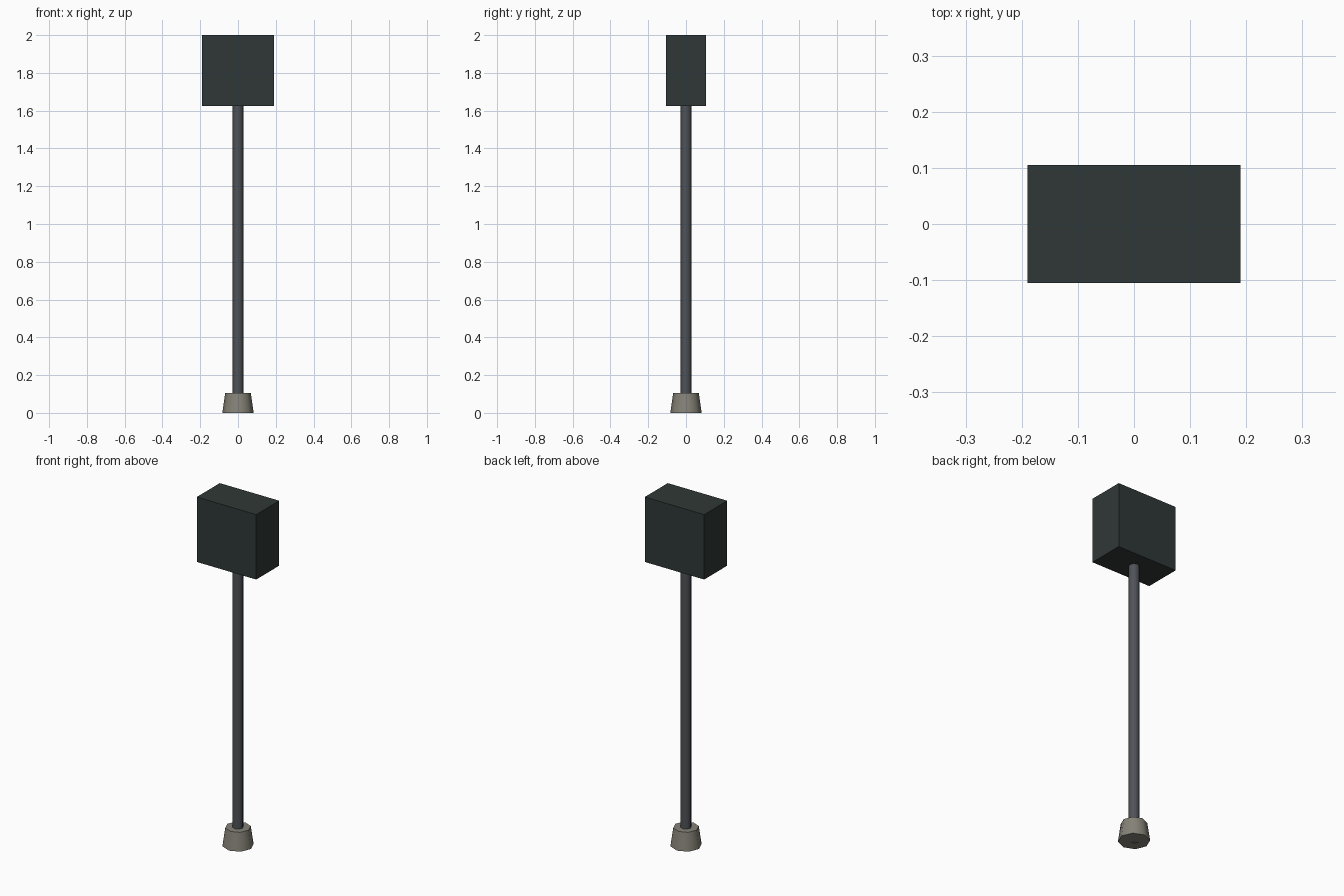
import bpy, math

if "Cube" in bpy.data.objects:
    bpy.data.objects.remove(bpy.data.objects["Cube"])


def material(name, rgb):
    m = bpy.data.materials.new(name)
    m.diffuse_color = (*rgb, 1.0)
    m.use_nodes = True
    m.node_tree.nodes["Principled BSDF"].inputs["Base Color"].default_value = m.diffuse_color
    return m


def finish(name, mat, smooth=False):
    ob = bpy.context.object
    ob.name = name
    ob.data.materials.append(mat)
    if smooth:
        bpy.ops.object.shade_smooth_by_angle(angle=math.radians(50))
    return ob


def frustum(name, r_bottom, r_top, z0, z1, sides, mat):
    bpy.ops.mesh.primitive_cone_add(vertices=sides, radius1=r_bottom, radius2=r_top,
                                    depth=z1 - z0, location=(0, 0, (z0 + z1) / 2))
    return finish(name, mat, True)


concrete = material("warm grey concrete", (0.235, 0.225, 0.185))
steel = material("dark grey steel", (0.078, 0.086, 0.096))
panel = material("dark green grey", (0.028, 0.039, 0.037))

# Tapered foot
frustum("foot", 0.083, 0.068, 0.0, 0.105, 8, concrete)

# Round pole, running from the foot to the box
frustum("pole", 0.028, 0.028, 0.0, 1.63, 8, steel)

# Box on top
bpy.ops.mesh.primitive_cube_add(size=1, location=(0, 0, 1.8125))
bpy.context.object.scale = (0.38, 0.21, 0.375)
bpy.ops.object.transform_apply(location=False, rotation=False, scale=True)
finish("box", panel)
